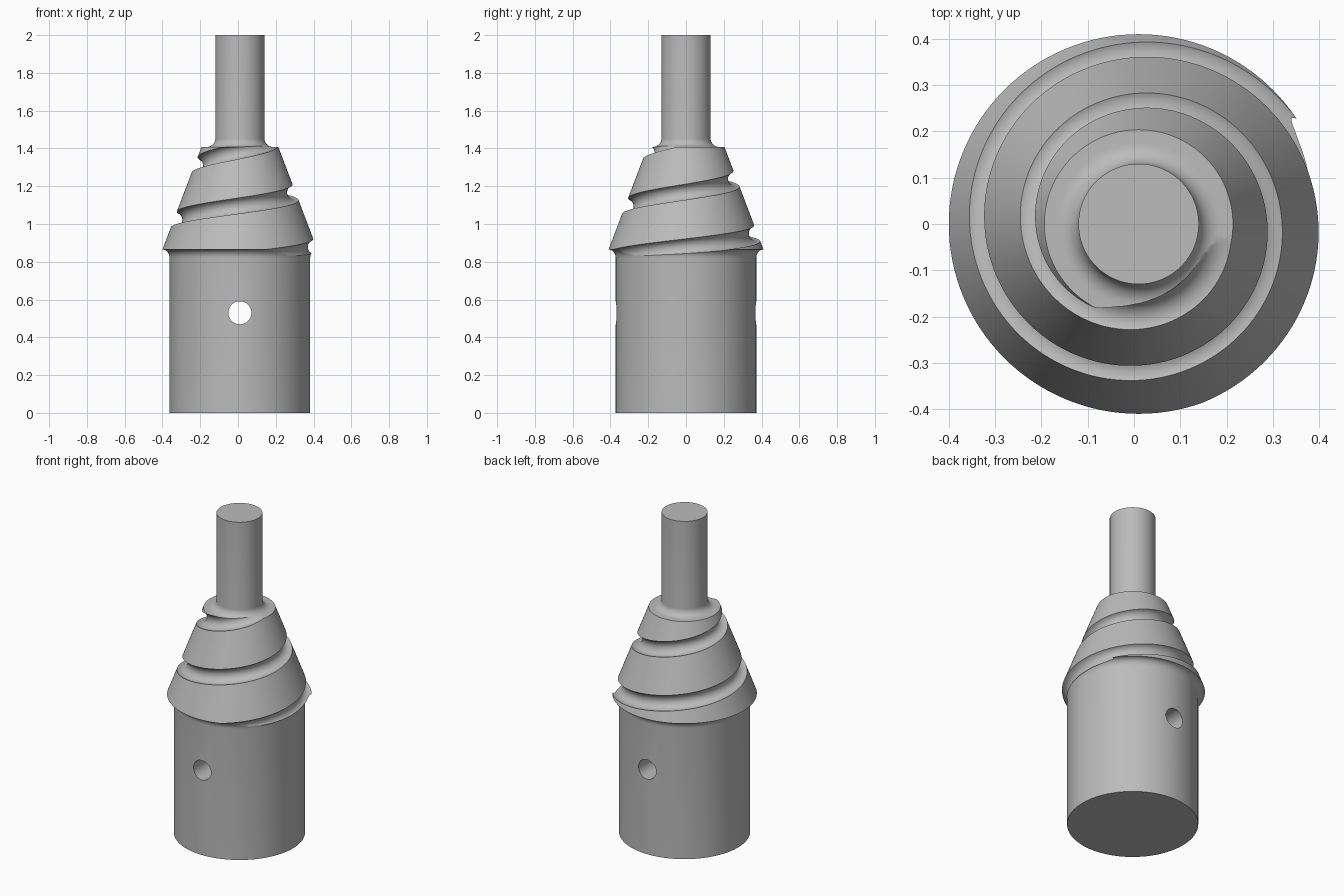
import bpy, bmesh
from math import sin, cos, pi, radians
from mathutils import Matrix, Vector

AXIS_X = 0.01          # the turned axis sits slightly off centre
SEGMENTS = 128
PITCH = 0.29
GROOVE_R = 0.045

if "Cube" in bpy.data.objects:
    bpy.data.objects.remove(bpy.data.objects["Cube"])

steel = bpy.data.materials.new("plain grey")
steel.use_nodes = True
grey = (0.5, 0.5, 0.5, 1)
steel.diffuse_color = grey
steel.node_tree.nodes["Principled BSDF"].inputs["Base Color"].default_value = grey


def make_object(name, bm):
    bmesh.ops.recalc_face_normals(bm, faces=bm.faces)
    mesh = bpy.data.meshes.new(name)
    bm.to_mesh(mesh)
    bm.free()
    mesh.materials.append(steel)
    obj = bpy.data.objects.new(name, mesh)
    obj.location.x = AXIS_X
    bpy.context.collection.objects.link(obj)
    return obj


def loft(rings, closed_ends=True):
    """Skin a list of equal rings of points and cap both ends."""
    bm = bmesh.new()
    rows = [[bm.verts.new(p) for p in ring] for ring in rings]
    for a, b in zip(rows, rows[1:]):
        for i in range(len(a)):
            j = (i + 1) % len(a)
            bm.faces.new((a[i], a[j], b[j], b[i]))
    if closed_ends:
        bm.faces.new(rows[0])
        bm.faces.new(rows[-1])
    return bm


def cone_radius(z):
    return 0.41 - 0.38 * (z - 0.865)


def arc(r, z, size_r, size_z, start, end, steps=8):
    return [(r + size_r * cos(radians(start + (end - start) * i / steps)),
             z + size_z * sin(radians(start + (end - start) * i / steps)))
            for i in range(steps + 1)]


# Turned profile: body, flared lip, cone, fillet and shaft
profile = [(0.372, 0.0)]
profile += arc(0.41, 0.82, 0.038, 0.045, 180, 90)
for i in range(1, 13):
    z = 0.865 + (1.408 - 0.865) * i / 12
    profile.append((cone_radius(z), z))
profile += arc(0.175, 1.453, 0.045, 0.045, 270, 180)
profile.append((0.13, 2.0))

rings = [[(r * cos(2 * pi * i / SEGMENTS), r * sin(2 * pi * i / SEGMENTS), z)
          for i in range(SEGMENTS)] for r, z in profile]
tool = make_object("turned_body", loft(rings))

# Spiral groove cutter: round section climbing the cone
rings = []
for step in range(-470, 362, 3):
    t = radians(step)
    zc = 1.17 + PITCH * step / 360
    rc = cone_radius(zc)
    ring = []
    for k in range(28):
        a = 2 * pi * (k + 0.5) / 28
        r = rc + GROOVE_R * cos(a)
        ring.append((r * cos(t), r * sin(t), zc + GROOVE_R * sin(a)))
    rings.append(ring)
groove = make_object("groove_cutter", loft(rings))

# Cross hole cutter, front to back
bm = bmesh.new()
bmesh.ops.create_cone(bm, cap_ends=True, segments=48, radius1=0.061,
                      radius2=0.061, depth=1.2,
                      matrix=Matrix.Translation(Vector((0, 0, 0.53)))
                      @ Matrix.Rotation(pi / 2, 4, 'X'))
hole = make_object("hole_cutter", bm)

# Cut, then shade smooth with sharp rims
bpy.context.view_layer.objects.active = tool
for obj in bpy.context.selected_objects:
    obj.select_set(False)
tool.select_set(True)
for cutter in (groove, hole):
    cutter.hide_render = True
    mod = tool.modifiers.new(cutter.name, 'BOOLEAN')
    mod.operation = 'DIFFERENCE'
    mod.solver = 'EXACT'
    mod.object = cutter
    bpy.ops.object.modifier_apply(modifier=mod.name)
    bpy.data.objects.remove(cutter)
bpy.ops.object.shade_smooth_by_angle(angle=radians(30))
